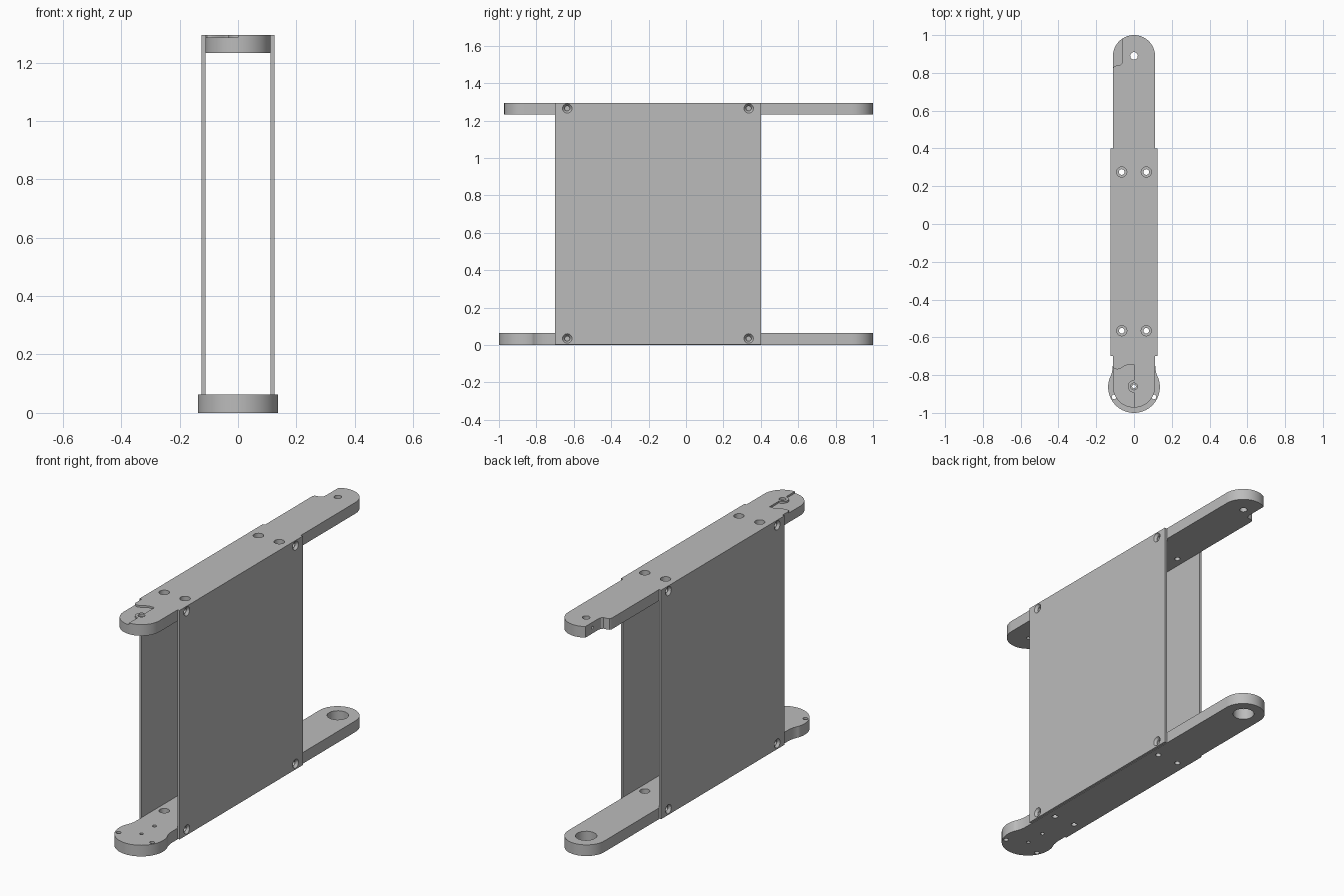
import bpy, bmesh, math
from mathutils import Matrix

if "Cube" in bpy.data.objects:
    bpy.data.objects.remove(bpy.data.objects["Cube"])

HW, TH, TOP = 0.112, 0.063, 1.295      # arm half width, arm thickness, total height

grey = bpy.data.materials.new("plain grey")
grey.diffuse_color = (0.5, 0.5, 0.5, 1)
grey.use_nodes = True
grey.node_tree.nodes["Principled BSDF"].inputs["Base Color"].default_value = grey.diffuse_color


def arc(cx, cy, r, a0, a1, n=28):
    return [(cx + r * math.cos(math.radians(a0 + (a1 - a0) * i / n)),
             cy + r * math.sin(math.radians(a0 + (a1 - a0) * i / n))) for i in range(n + 1)]


def finish(name, bm):
    bmesh.ops.recalc_face_normals(bm, faces=bm.faces)
    me = bpy.data.meshes.new(name)
    bm.to_mesh(me)
    bm.free()
    me.materials.append(grey)
    ob = bpy.data.objects.new(name, me)
    bpy.context.collection.objects.link(ob)
    return ob


def prism(name, pts, z0, z1):
    bm = bmesh.new()
    face = bm.faces.new([bm.verts.new((x, y, z0)) for x, y in pts])
    ext = bmesh.ops.extrude_face_region(bm, geom=[face])["geom"]
    bmesh.ops.translate(bm, vec=(0, 0, z1 - z0),
                        verts=[v for v in ext if isinstance(v, bmesh.types.BMVert)])
    return finish(name, bm)


def drill(x, y, z, r, length, axis="Z", r2=None):
    bm = bmesh.new()
    m = Matrix.Translation((x, y, z))
    if axis == "X":
        m = m @ Matrix.Rotation(math.pi / 2, 4, "Y")
    bmesh.ops.create_cone(bm, cap_ends=True, segments=24, radius1=r,
                          radius2=r if r2 is None else r2, depth=length, matrix=m)
    return finish("cutter", bm)


def cut(ob, cutter):
    cutter.hide_render = True
    mod = ob.modifiers.new("cut", "BOOLEAN")
    mod.operation, mod.solver, mod.object = "DIFFERENCE", "EXACT", cutter
    bpy.context.view_layer.objects.active = ob
    bpy.ops.object.modifier_apply(modifier=mod.name)
    bpy.data.objects.remove(cutter)


def smooth(ob):
    bpy.ops.object.select_all(action="DESELECT")
    ob.select_set(True)
    bpy.context.view_layer.objects.active = ob
    bpy.ops.object.shade_smooth_by_angle(angle=math.radians(30))


def screw_holes(arm, z0):
    # counterbored holes from above, blind holes from both sides
    for y in (0.275, -0.565):
        for x in (-0.065, 0.065):
            cut(arm, drill(x, y, z0 + TH, 0.027, 0.05))
            cut(arm, drill(x, y, z0 + TH / 2, 0.015, 0.2))
    for y in (0.335, -0.635):
        for s in (-1, 1):
            cut(arm, drill(s * HW, y, z0 + 0.033, 0.012, 0.06, "X"))


back_end = arc(0, 1 - HW, HW, 0, 180)

# Lower arm with the wide rounded lobe at the front
neck = [(-0.112, -0.74), (-0.113, -0.765), (-0.118, -0.79), (-0.1275, -0.815)]
lobe = arc(0, -0.863, 0.137, 160, 380, 44)
lower = prism("lower_arm", back_end + neck + lobe + [(-x, y) for x, y in reversed(neck)], 0, TH)
screw_holes(lower, 0)
cut(lower, drill(0, 0.89, TH / 2, 0.055, 0.2))
for x, y, r in ((-0.105, -0.915, 0.013), (0.105, -0.915, 0.013),
                (0, -0.86, 0.010), (0, -0.745, 0.011)):
    cut(lower, drill(x, y, TH / 2, r, 0.2))
smooth(lower)

# Upper arm with rounded ends
z0 = TOP - TH
upper = prism("upper_arm", back_end + arc(0, -0.86, HW, 180, 360), z0, TOP)
screw_holes(upper, z0)
cut(upper, drill(0, 0.89, z0 + TH / 2, 0.02, 0.2))
# notch through the back left corner, with a small cross hole in its wall
notch = [(-0.2, 1.1), (-0.06, 1.1), (-0.06, 0.868), (-0.064, 0.85), (-0.074, 0.84),
         (-0.095, 0.838), (-0.106, 0.834), (-0.112, 0.822), (-0.2, 0.822)]
cut(upper, prism("cutter", notch, z0 - 0.1, TOP + 0.1))
cut(upper, drill(-0.06, 0.92, z0 + 0.033, 0.008, 0.05, "X"))
# shallow step on the front left, leaving a half boss round the pivot hole
step = ([(0, -0.745)] + arc(0, -0.86, 0.033, 90, 270, 14) +
        [(0, -1.1), (-0.2, -1.1), (-0.2, -0.755), (-0.112, -0.755), (-0.106, -0.765),
         (-0.09, -0.77), (-0.07, -0.765), (-0.05, -0.752), (-0.034, -0.745)])
cut(upper, prism("cutter", step, TOP - 0.01, TOP + 0.1))
cut(upper, drill(0, -0.86, TOP, 0.018, 0.03))
cut(upper, drill(0, -0.86, z0 + TH / 2, 0.010, 0.2))
smooth(upper)

# Side plates with countersunk screw holes
for side, name in ((-1, "left_plate"), (1, "right_plate")):
    xa, xb = side * HW, side * 0.125
    plate = prism(name, [(xa, -0.70), (xb, -0.70), (xb, 0.40), (xa, 0.40)], 0.003, TOP)
    for y in (0.335, -0.635):
        for z in (0.035, 1.265):
            r_in, r_out = 0.014, 0.026
            a, b = (r_in, r_out) if side > 0 else (r_out, r_in)
            cut(plate, drill((xa + xb) / 2, y, z, a, 0.0145, "X", b))
    smooth(plate)
